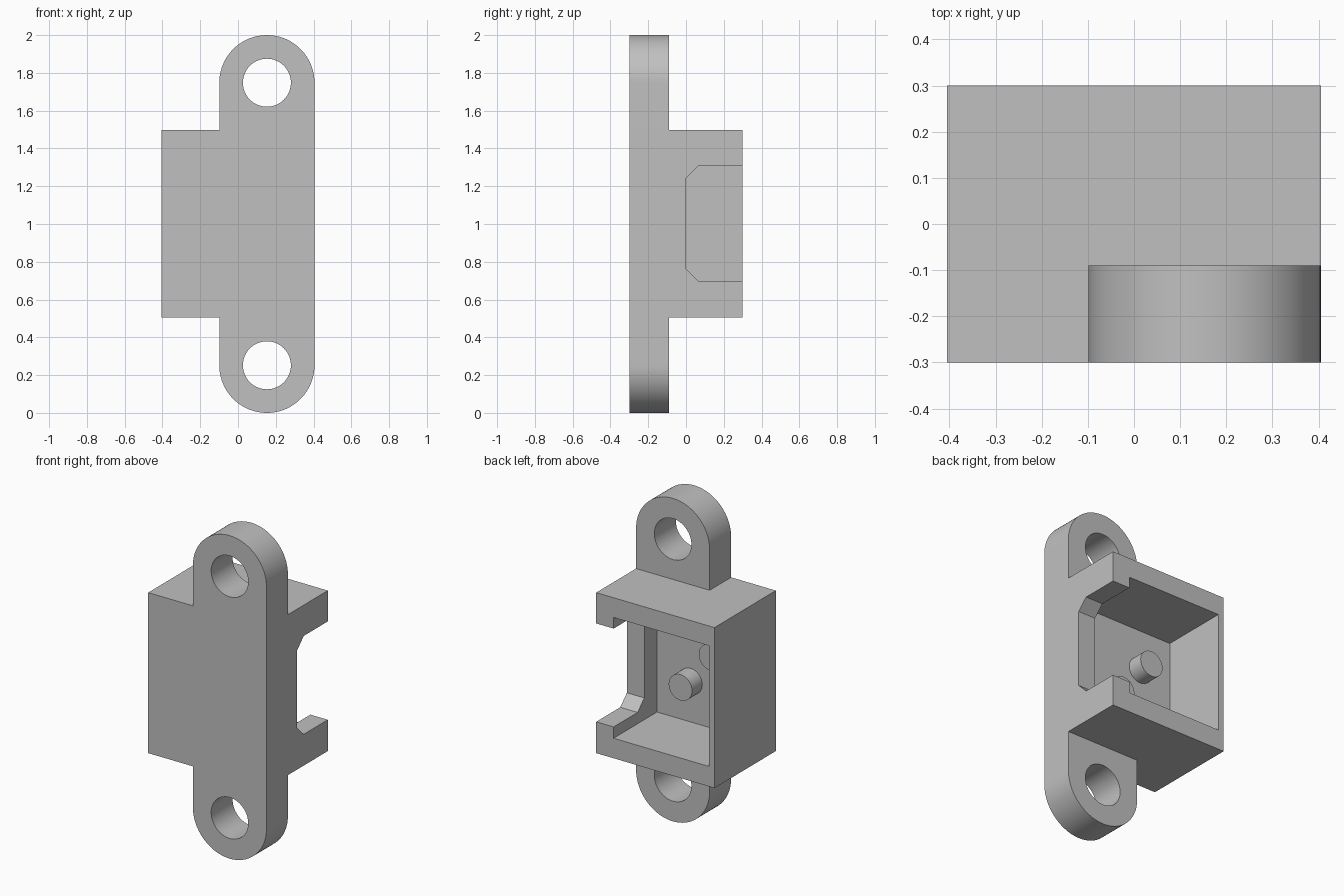
import bpy, bmesh, math

if "Cube" in bpy.data.objects:
    bpy.data.objects.remove(bpy.data.objects["Cube"])

grey = bpy.data.materials.new("plain grey")
grey.diffuse_color = (0.53, 0.53, 0.53, 1)
grey.use_nodes = True
grey.node_tree.nodes["Principled BSDF"].inputs["Base Color"].default_value = grey.diffuse_color


def prism(name, outline, axis, lo, hi):
    """Extrude an outline along y (points are x, z) or along x (points are y, z)."""
    bm = bmesh.new()
    place = (lambda a, b: (a, lo, b)) if axis == "y" else (lambda a, b: (lo, a, b))
    face = bm.faces.new([bm.verts.new(place(a, b)) for a, b in outline])
    moved = bmesh.ops.extrude_face_region(bm, geom=[face])["geom"]
    step = (0, hi - lo, 0) if axis == "y" else (hi - lo, 0, 0)
    bmesh.ops.translate(bm, vec=step,
                        verts=[v for v in moved if isinstance(v, bmesh.types.BMVert)])
    bmesh.ops.recalc_face_normals(bm, faces=bm.faces)
    mesh = bpy.data.meshes.new(name)
    bm.to_mesh(mesh)
    bm.free()
    mesh.materials.append(grey)
    ob = bpy.data.objects.new(name, mesh)
    bpy.context.collection.objects.link(ob)
    return ob


def arc(cx, cz, r, start, end, n):
    return [(cx + r * math.cos(math.radians(start + (end - start) * i / n)),
             cz + r * math.sin(math.radians(start + (end - start) * i / n)))
            for i in range(n + 1)]


def circle(cx, cz, r, n=64):
    return arc(cx, cz, r, 0, 360, n)[:-1]


def rect(a0, a1, b0, b1):
    return [(a0, b0), (a1, b0), (a1, b1), (a0, b1)]


def combine(target, other, operation):
    mod = target.modifiers.new(operation.lower(), "BOOLEAN")
    mod.object, mod.operation, mod.solver = other, operation, "EXACT"
    bpy.context.view_layer.objects.active = target
    bpy.ops.object.modifier_apply(modifier=mod.name)
    bpy.data.objects.remove(other)


W, D, R = 0.405, 0.3, 0.252          # half width, half depth, tab radius
CX = W - R                           # tab centre line
Z0, Z1 = 0.504, 1.498                # housing bottom and top

# Housing box joined with the rounded mounting strip
housing = prism("housing", rect(-W, W, Z0, Z1), "y", -D, D)
strip = prism("mounting_strip",
              arc(CX, 2 - R, R, 0, 180, 48) + arc(CX, R, R, 180, 360, 48),
              "y", -D, -0.09)
combine(housing, strip, "UNION")

# Screw holes in both tabs
for z in (R, 2 - R):
    combine(housing, prism("hole_cutter", circle(CX, z, 0.127), "y", -0.5, 0.1), "DIFFERENCE")

# Pocket open to the back
combine(housing, prism("pocket_cutter", rect(-0.367, 0.286, 0.628, 1.376), "y", -0.125, 0.5),
        "DIFFERENCE")

# Chamfered notch through the right wall
notch = [(0.5, 0.698), (0.065, 0.698), (0, 0.763), (0, 1.242), (0.065, 1.307), (0.5, 1.307)]
combine(housing, prism("notch_cutter", notch, "x", 0.1, 0.6), "DIFFERENCE")

# Two locating pins set diagonally on the pocket floor
pins = [prism(f"pin_{i + 1}", circle(-0.047 + s * 0.103, 1.0 - s * 0.12, 0.08, 48),
              "y", -0.14, -0.025)
        for i, s in enumerate((1, -1))]

# Smooth round walls, keep corners sharp
for ob in [housing] + pins:
    bpy.ops.object.select_all(action="DESELECT")
    ob.select_set(True)
    bpy.context.view_layer.objects.active = ob
    bpy.ops.object.shade_smooth_by_angle(angle=math.radians(25))
